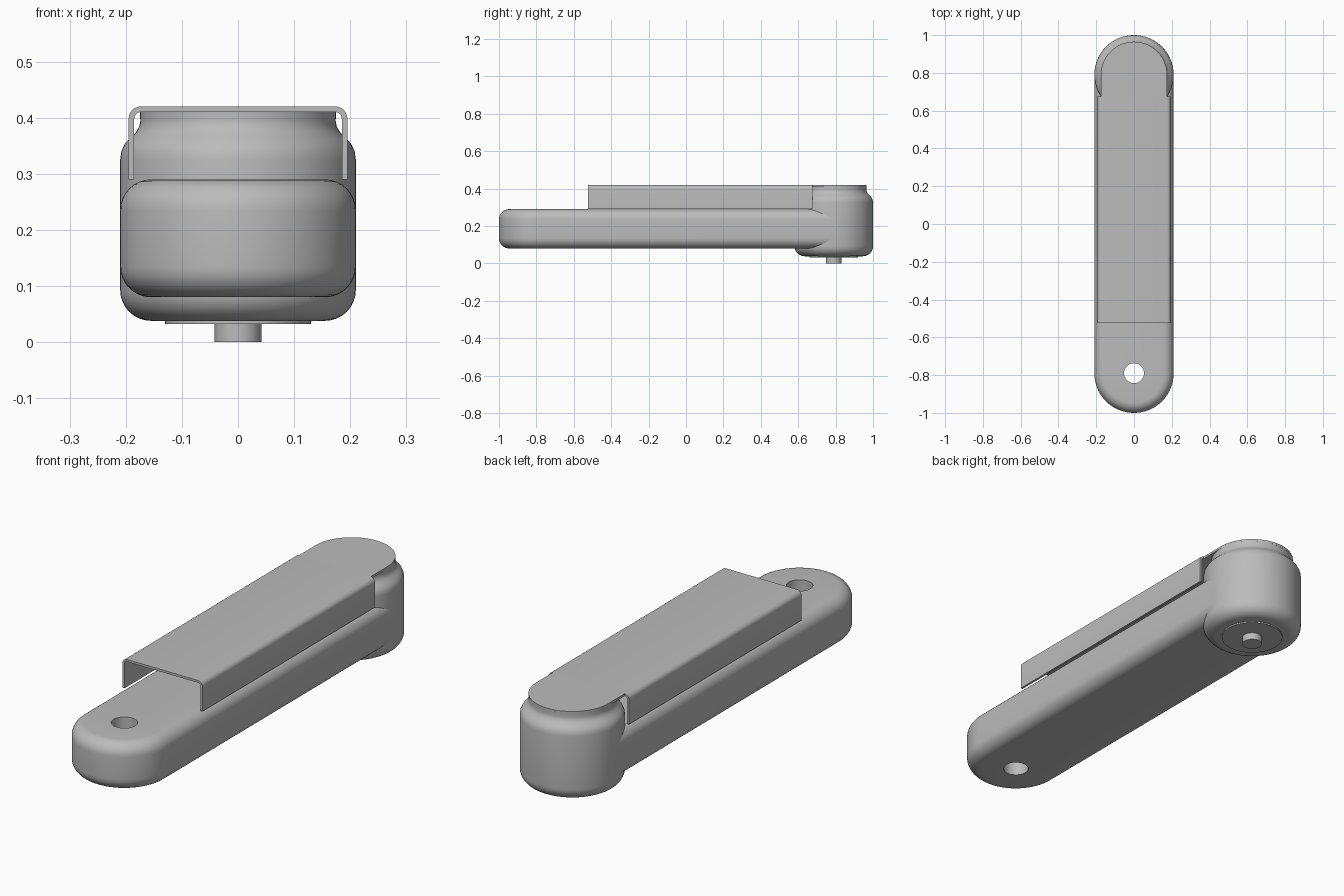
import bpy, bmesh
from math import pi, sin, cos, radians

cube = bpy.data.objects.get("Cube")
if cube:
    bpy.data.objects.remove(cube, do_unlink=True)

R = 0.21       # outer radius of arm end and hub
END = 0.79     # distance of both pivot centres from the middle
FILLET = 0.055

grey = bpy.data.materials.new("light grey metal")
grey.diffuse_color = (0.5, 0.5, 0.5, 1)
grey.use_nodes = True
grey.node_tree.nodes["Principled BSDF"].inputs["Base Color"].default_value = (0.5, 0.5, 0.5, 1)


def arc(cx, cy, r, a0, a1, n):
    """Points on an arc, angles in degrees."""
    angles = [radians(a0 + (a1 - a0) * i / n) for i in range(n + 1)]
    return [(cx + r * cos(a), cy + r * sin(a)) for a in angles]


def loft(name, rings):
    """Closed solid through a stack of rings with equal point counts."""
    bm = bmesh.new()
    loops = [[bm.verts.new(p) for p in ring] for ring in rings]
    n = len(loops[0])
    for a, b in zip(loops, loops[1:]):
        for i in range(n):
            j = (i + 1) % n
            bm.faces.new((a[i], a[j], b[j], b[i]))
    bm.faces.new(loops[0][::-1])
    bm.faces.new(loops[-1])
    bmesh.ops.recalc_face_normals(bm, faces=bm.faces)
    mesh = bpy.data.meshes.new(name)
    bm.to_mesh(mesh)
    bm.free()
    mesh.materials.append(grey)
    ob = bpy.data.objects.new(name, mesh)
    bpy.context.collection.objects.link(ob)
    return ob


def activate(ob):
    bpy.ops.object.select_all(action="DESELECT")
    ob.select_set(True)
    bpy.context.view_layer.objects.active = ob


def smooth(ob):
    activate(ob)
    bpy.ops.object.shade_smooth_by_angle(angle=radians(35))


def lathe(name, y, profile, n=64):
    """Solid of revolution about a vertical axis at (0, y)."""
    return loft(name, [[(px, py, z) for px, py in arc(0, y, r, 0, 360 - 360 / n, n - 1)]
                       for r, z in profile])


# Arm: rounded bar, its plain end buried in the hub
edge = arc(R - FILLET, 0.08 + FILLET, FILLET, -90, 0, 8)
edge += arc(R - FILLET, 0.29 - FILLET, FILLET, 0, 90, 8)
arm = loft("arm", [[(x, y, z) for x, y in
                    [(-r, END)] + arc(0, -END, r, 180, 360, 32) + [(r, END)]]
                   for r, z in edge])

# Mounting hole through the free end of the arm
cutter = lathe("hole_cutter", -END, [(0.053, 0), (0.053, 0.4)], 40)
cutter.hide_render = True
hole = arm.modifiers.new("hole", "BOOLEAN")
hole.operation = "DIFFERENCE"
hole.solver = "EXACT"
hole.object = cutter
activate(arm)
bpy.ops.object.modifier_apply(modifier=hole.name)
bpy.data.objects.remove(cutter, do_unlink=True)
smooth(arm)

# Hub: filleted base, rounded shoulder and narrower neck
profile = arc(R - FILLET, 0.038 + FILLET, FILLET, -90, 0, 8)
profile += [(0.21, 0.325), (0.208, 0.34), (0.202, 0.353), (0.192, 0.364),
            (0.182, 0.374), (0.176, 0.384), (0.174, 0.394), (0.175, 0.412)]
smooth(lathe("hub", END, profile))

# Base disc and drive pin under the hub
smooth(lathe("base_disc", END, [(0.13, 0.032), (0.13, 0.05)]))
smooth(lathe("drive_pin", END, [(0.042, 0), (0.042, 0.05)], 40))

# Cover: thin folded channel over the arm
W, TOP, T, BEND = 0.195, 0.42, 0.01, 0.022
half = [(W - T, 0.29), (W, 0.29)]
outer = arc(W - BEND, TOP - BEND, BEND, 0, 90, 6)
inner = arc(W - BEND, TOP - BEND, BEND - T, 90, 0, 6)
section = [(W, 0.29)] + outer + [(-x, z) for x, z in outer[::-1]] + [(-W, 0.29), (T - W, 0.29)]
section += [(-x, z) for x, z in inner[::-1]] + inner + [(W - T, 0.29)]
smooth(loft("cover_channel", [[(x, y, z) for x, z in section] for y in (-0.525, 0.675)]))

# Cover tongue: round flat end lying on the hub
tongue = [(0.175, 0.67)] + arc(0, END, 0.175, 0, 180, 40) + [(-0.175, 0.67)]
smooth(loft("cover_tongue", [[(x, y, z) for x, y in tongue] for z in (TOP - T, TOP)]))
